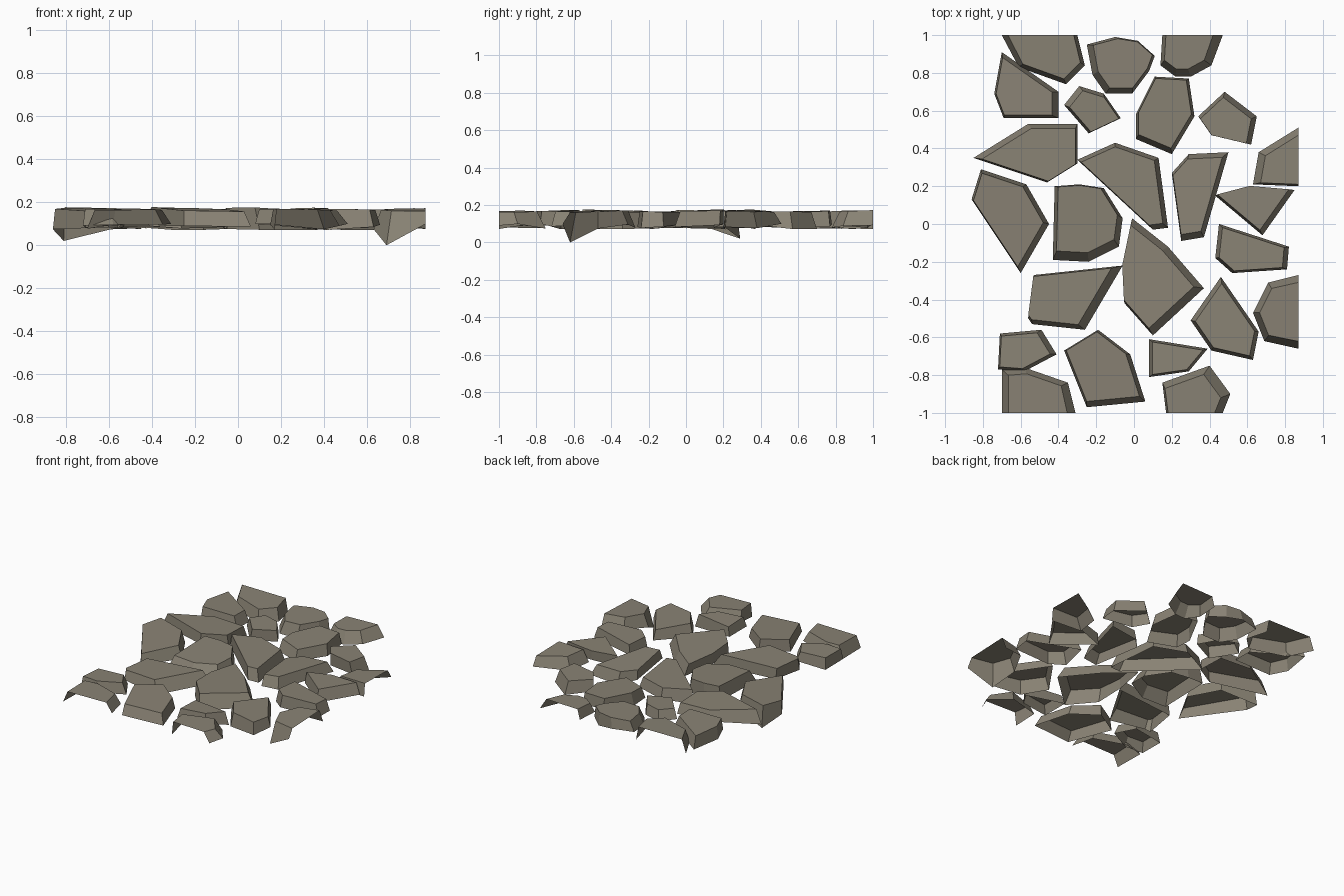
import bpy, random
from mathutils import Vector

if "Cube" in bpy.data.objects:
    bpy.data.objects.remove(bpy.data.objects["Cube"])

random.seed(4)
mat = bpy.data.materials.new("stone_grey")
mat.diffuse_color = (0.25, 0.225, 0.175, 1)
mat.use_nodes = True
mat.node_tree.nodes["Principled BSDF"].inputs["Base Color"].default_value = mat.diffuse_color


def on_cut(a, b):
    """True when an edge lies on one of the straight cut sides of the patch."""
    return (a.x > .869 and b.x > .869) or (abs(a.y) > .999 and abs(b.y) > .999)


def stone(name, pts, shift=(0, 0), scale=.87, low=None):
    """Flared faceted slab: wide rim below, smaller tilted face on top.
    Points in hundredths; low = index of a corner that dips, and its height."""
    rim = [Vector((x / 100, y / 100, random.uniform(.07, .1))) for x, y in pts]
    if low:
        rim[low[0]].z = low[1]
    n = len(rim)
    c = sum(rim, Vector()) / n
    tilt = Vector((random.uniform(-.04, .04), random.uniform(-.04, .04), 0))
    top = []
    for p in rim:
        # cut stones shrink around their cut side so it stays in plane
        q = c + (p - c) * scale + Vector((*shift, 0)) / 100
        if p.x > .869:
            q.x = p.x
        if abs(p.y) > .999:
            q.y = p.y
        q.z = .165 + tilt.dot(q - c)
        top.append(q)
    faces = [tuple(range(n, 2 * n))]
    for i in range(n):
        j = (i + 1) % n
        if not on_cut(rim[i], rim[j]):
            faces.append((i, j, n + j, n + i))
    # outlines wound counter-clockwise so faces point outwards
    area = sum(rim[i].x * rim[(i + 1) % n].y - rim[(i + 1) % n].x * rim[i].y for i in range(n))
    if area < 0:
        faces = [f[::-1] for f in faces]
    me = bpy.data.meshes.new(name)
    me.from_pydata(rim + top, [], faces)
    me.materials.append(mat)
    ob = bpy.data.objects.new(name, me)
    bpy.context.collection.objects.link(ob)


# Back row, cut along the back side
stone("back_left_cut_stone", [(-70, 100), (-61, 83), (-36, 74), (-26, 84), (-30, 100)], (0, 1))
stone("back_round_stone", [(-25, 95), (-10, 99), (2, 97), (11, 89), (8, 81), (-1, 69), (-15, 69), (-22, 79)], (1, 1))
stone("back_right_cut_stone", [(15, 100), (14, 84), (22, 78), (30, 78), (41, 84), (47, 100)], (-1, 2), .78)

# Second row
stone("left_upper_stone", [(-70, 91), (-40, 70), (-40, 56), (-69, 56), (-74, 69)], (-1, 0))
stone("small_upper_stone", [(-29, 73), (-16, 69), (-7, 56), (-24, 48), (-37, 63)], (1, -1))
stone("tall_upper_stone", [(11, 78), (29, 77), (32, 57), (20, 37), (1, 45), (1, 58)], (0, 1), .9)
stone("right_upper_stone", [(48, 70), (65, 57), (62, 42), (41, 47), (34, 57)], (-1, -1))
stone("right_edge_upper_stone", [(87, 51), (66, 38), (63, 21), (87, 20)], (2, -1), .84)

# Middle rows
stone("left_wedge_stone", [(-85, 35), (-56, 53), (-30, 53), (-30, 32), (-46, 22)], (1, -1), .9)
stone("centre_wedge_stone", [(-30, 34), (-10, 43), (13, 35), (18, -2), (10, -3)], (-1, 0), .9)
stone("narrow_stone", [(29, 37), (50, 38), (37, -7), (25, -9), (20, 27)], (-1, 0), .87)
stone("right_kite_stone", [(43, 15), (62, 20), (85, 18), (68, -6)], (-1, 1), .9)
stone("left_large_stone", [(-81, 29), (-57, 21), (-45, 0), (-60, -26), (-86, 13)], (-1, 0), .9, (0, .02))
stone("centre_round_stone", [(-42, 20), (-29, 21), (-16, 19), (-6, 3), (-8, -12), (-24, -20), (-43, -19)], (-.5, 2), .87)
stone("centre_large_stone", [(-1, 3), (18, -12), (37, -34), (10, -59), (-5, -42), (-6, -21)], (-2, 0), .88)
stone("lower_left_wedge_stone", [(-6, -22), (-26, -56), (-54, -53), (-56, -50), (-53, -27)], (-2, 1), .88)
stone("right_slab_stone", [(45, 0), (82, -12), (81, -24), (52, -26), (43, -18)], (0, 0), .88)
stone("lower_right_stone", [(46, -28), (66, -57), (63, -72), (41, -67), (30, -51)], (0, 0), .87)
stone("right_edge_lower_stone", [(87, -27), (71, -31), (63, -47), (69, -62), (87, -66)], (1, 0), .8, (3, 0))

# Front rows, cut along the front side
stone("small_left_stone", [(-71, -58), (-49, -56), (-41, -69), (-58, -78), (-72, -77)], (-1, 0), .86)
stone("front_left_cut_stone", [(-70, -77), (-58, -76), (-35, -84), (-31, -100), (-70, -100)], (0, -1), .8)
stone("front_middle_stone", [(-19, -56), (-2, -69), (6, -94), (-25, -97), (-37, -67)], (-1, 1), .9)
stone("small_front_stone", [(8, -61), (39, -66), (29, -78), (8, -81)], (0, 0), .86)
stone("front_right_cut_stone", [(15, -84), (40, -75), (51, -90), (47, -100), (17, -100)], (-2, -2), .82)
